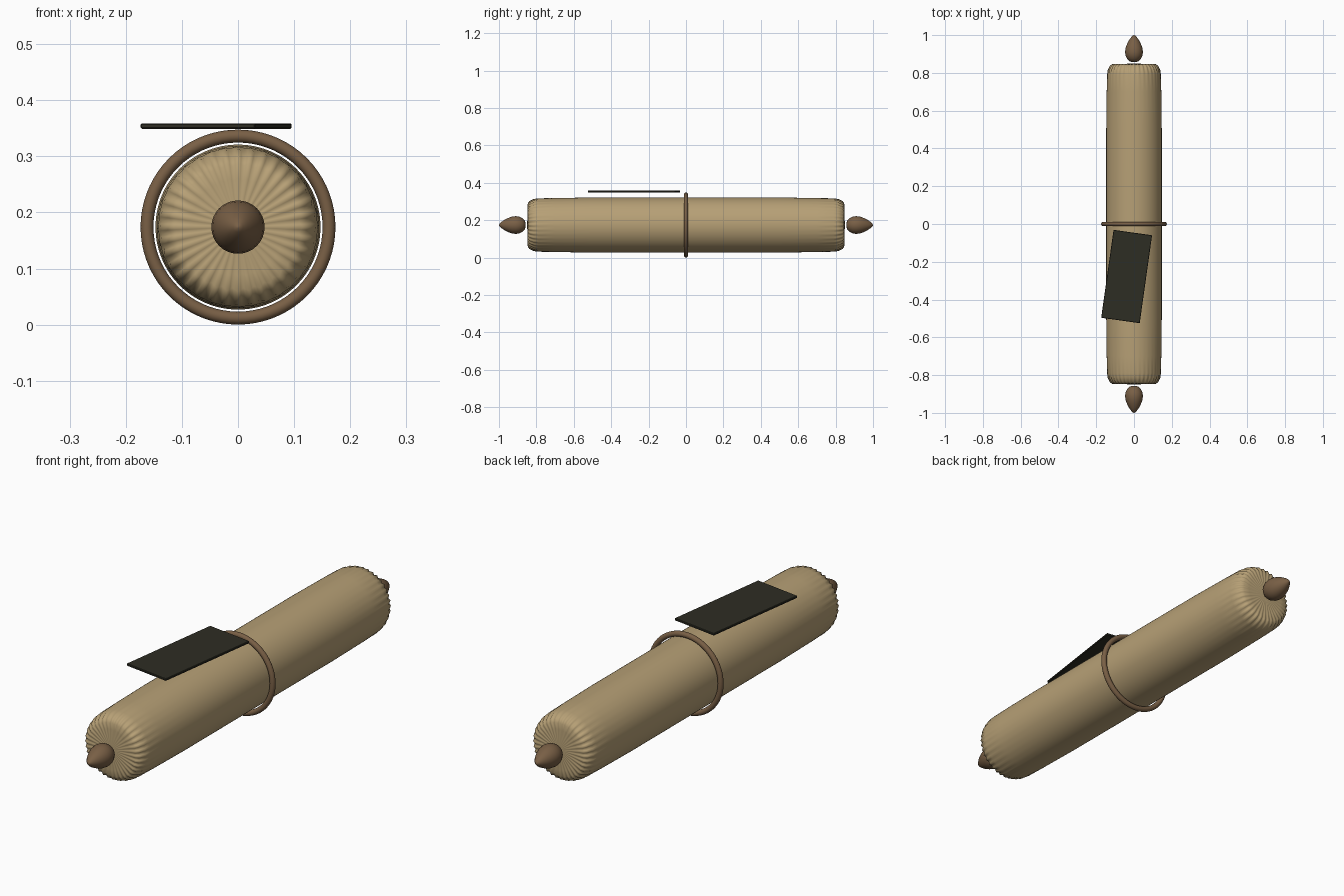
import bpy, bmesh, math
from mathutils import Matrix

cube = bpy.data.objects.get("Cube")
if cube:
    bpy.data.objects.remove(cube, do_unlink=True)

AXIS_Z = 0.174


def material(name, rgb):
    mat = bpy.data.materials.new(name)
    mat.use_nodes = True
    mat.diffuse_color = (*rgb, 1)
    mat.node_tree.nodes["Principled BSDF"].inputs["Base Color"].default_value = (*rgb, 1)
    return mat


tan = material("tan casing", (0.47, 0.35, 0.18))
brown = material("brown cord", (0.19, 0.115, 0.06))
dark = material("dark tag", (0.027, 0.026, 0.017))


def finish(name, bm, mat, angle=None):
    bmesh.ops.recalc_face_normals(bm, faces=bm.faces)
    mesh = bpy.data.meshes.new(name)
    bm.to_mesh(mesh)
    bm.free()
    mesh.materials.append(mat)
    obj = bpy.data.objects.new(name, mesh)
    bpy.context.collection.objects.link(obj)
    if angle:
        bpy.ops.object.select_all(action="DESELECT")
        obj.select_set(True)
        bpy.context.view_layer.objects.active = obj
        bpy.ops.object.shade_smooth_by_angle(angle=math.radians(angle))
    return obj


def lathe(name, profile, mat, sides, pleats=0, angle=80):
    """Spin (y, radius, pleat depth) rings around the long axis."""
    bm = bmesh.new()
    rings = []
    for y, radius, depth in profile:
        ring = []
        for i in range(sides):
            a = math.tau * i / sides
            wave = math.cos(pleats * a) * depth
            r = radius + wave
            ring.append(bm.verts.new((r * math.cos(a), y - math.copysign(abs(depth), y) * (1 - math.cos(pleats * a)) / 2,
                                      AXIS_Z + r * math.sin(a))))
        rings.append(ring)
    for lower, upper in zip(rings, rings[1:]):
        for i in range(sides):
            j = (i + 1) % sides
            bm.faces.new((lower[i], lower[j], upper[j], upper[i]))
    bm.faces.new(rings[0])
    bm.faces.new(rings[-1])
    return finish(name, bm, mat, angle)


# Casing: long roll with gathered, pleated ends
half = [(0.0, 0.147, 0), (0.5, 0.147, 0), (0.7, 0.1445, 0), (0.79, 0.142, 0.0005),
        (0.815, 0.137, 0.002), (0.838, 0.125, 0.003), (0.846, 0.112, 0.003),
        (0.847, 0.085, 0.0025), (0.848, 0.05, 0.001), (0.849, 0.012, 0)]
casing = [(-y, r, d) for y, r, d in reversed(half[1:])] + half
lathe("casing", casing, tan, 144, pleats=36)

# End knots: egg shapes with a rounded point facing outwards
knot = [(0.858, 0.012), (0.862, 0.024), (0.875, 0.037), (0.892, 0.045), (0.91, 0.0475),
        (0.93, 0.045), (0.95, 0.038), (0.97, 0.028), (0.985, 0.018), (0.995, 0.009), (1.0, 0.002)]
for side, name in ((-1, "front_knot"), (1, "back_knot")):
    lathe(name, [(side * y, r, 0) for y, r in knot], brown, 32)

# Cord ring around the middle
bpy.ops.mesh.primitive_torus_add(major_radius=0.1622, minor_radius=0.0115, major_segments=72,
                                 minor_segments=14, location=(0, 0, AXIS_Z),
                                 rotation=(math.pi / 2, 0, 0))
ring = bpy.context.object
ring.name = "cord_ring"
ring.data.materials.append(brown)
bpy.ops.object.shade_smooth_by_angle(angle=math.radians(60))

# Flat tag resting on the ring, slightly turned
bm = bmesh.new()
bmesh.ops.create_cube(bm, size=1, matrix=Matrix.Translation((-0.039, -0.278, 0.354))
                      @ Matrix.Rotation(math.radians(-8), 4, "Z")
                      @ Matrix.Diagonal((0.206, 0.47, 0.0095, 1)))
bmesh.ops.bevel(bm, geom=bm.edges[:], offset=0.002, segments=1, affect="EDGES")
finish("tag", bm, dark)
